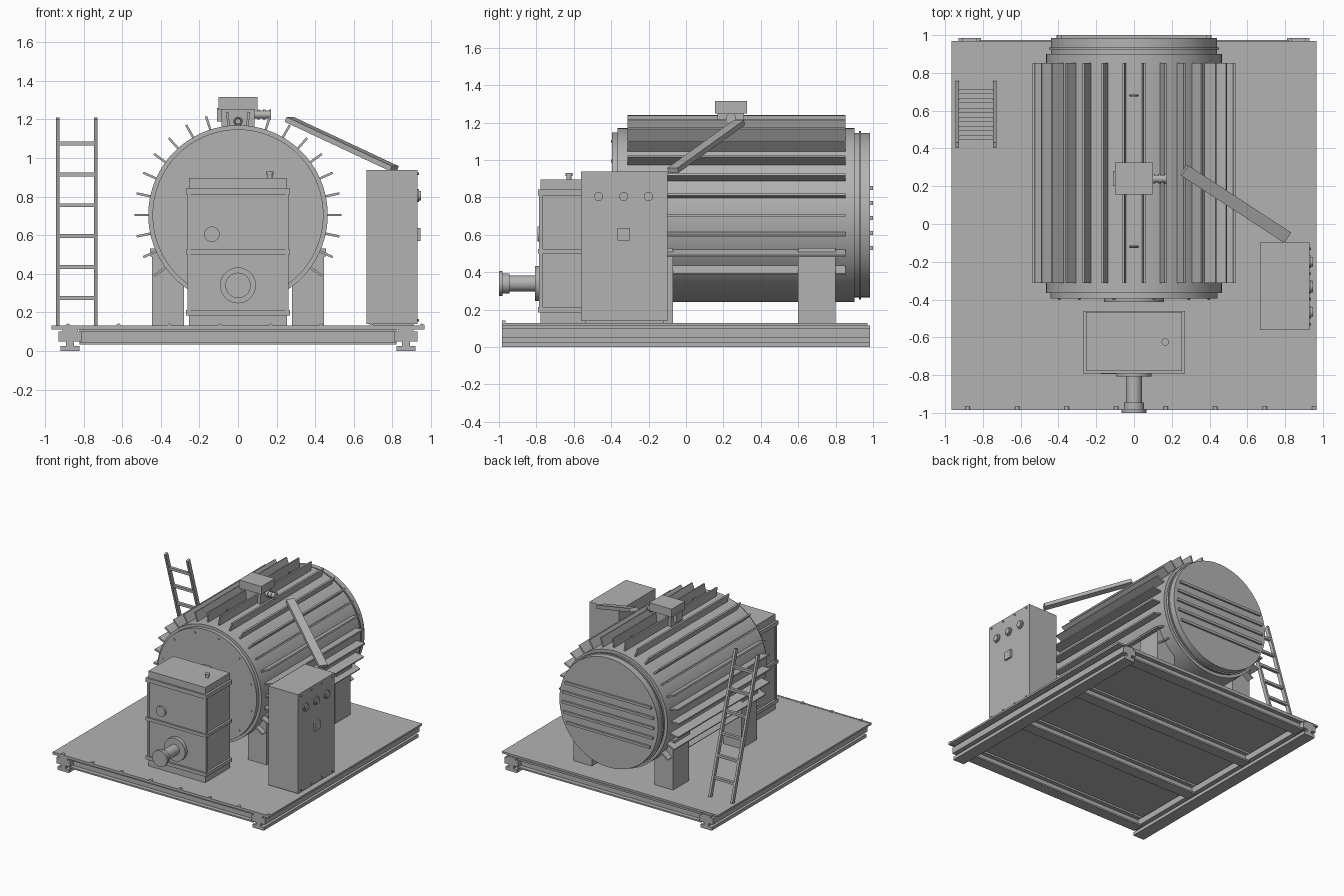
import bpy, bmesh, math
from mathutils import Matrix, Vector

cube = bpy.data.objects.get("Cube")
if cube:
    bpy.data.objects.remove(cube, do_unlink=True)

grey = bpy.data.materials.new("plain grey")
grey.use_nodes = True
GREY = (0.45, 0.45, 0.45, 1)
grey.diffuse_color = GREY
grey.node_tree.nodes["Principled BSDF"].inputs["Base Color"].default_value = GREY


class Part:
    """Collects simple solids into one named object."""

    def __init__(self, name):
        self.name, self.bm = name, bmesh.new()

    def box(self, x, y, z, turn=None):
        """Box from (min, max) ranges, optionally transformed."""
        size = [b - a for a, b in (x, y, z)]
        mid = [(a + b) / 2 for a, b in (x, y, z)]
        m = Matrix.Translation(mid) @ Matrix.Diagonal((*size, 1))
        bmesh.ops.create_cube(self.bm, size=1, matrix=turn @ m if turn else m)
        return self

    def rod(self, a, b, r, r2=None, sides=32):
        """Cylinder or cone between two points."""
        a, b = Vector(a), Vector(b)
        m = Matrix.Translation((a + b) / 2) @ (b - a).to_track_quat('Z', 'Y').to_matrix().to_4x4()
        bmesh.ops.create_cone(self.bm, cap_ends=True, segments=sides, radius1=r,
                              radius2=r if r2 is None else r2, depth=(b - a).length, matrix=m)
        return self

    def beam(self, a, b, width, depth):
        """Rectangular bar between two points, width kept level."""
        a, b = Vector(a), Vector(b)
        along = (b - a).normalized()
        side = along.cross(Vector((0, 0, 1))).normalized()
        m = Matrix((side, side.cross(along), along)).transposed().to_4x4()
        m.translation = (a + b) / 2
        half = (b - a).length / 2
        return self.box((-width / 2, width / 2), (-depth / 2, depth / 2), (-half, half), m)

    def done(self, smooth=False):
        mesh = bpy.data.meshes.new(self.name)
        self.bm.to_mesh(mesh)
        self.bm.free()
        mesh.materials.append(grey)
        ob = bpy.data.objects.new(self.name, mesh)
        bpy.context.collection.objects.link(ob)
        if smooth:
            bpy.ops.object.select_all(action='DESELECT')
            ob.select_set(True)
            bpy.context.view_layer.objects.active = ob
            bpy.ops.object.shade_smooth_by_angle(angle=math.radians(35))
        return ob


# Skid base: deck, two long rails, cross beams
Part("deck_plate").box((-.965, .965), (-.97, .97), (.115, .13)).done()
rails = Part("skid_rails")
for s in (-1, 1):
    for inner, outer, lo, hi in ((.82, .92, 0, .027), (.85, .89, .027, .05), (.81, .93, .05, .1), (.83, .91, .1, .115)):
        rails.box(sorted((s * inner, s * outer)), (-.985, .985), (lo, hi))
rails.done()
beams = Part("cross_beams")
for y in (-.93, -.31, .31, .93):
    beams.box((-.82, .82), (y - .045, y + .045), (.035, .047))
    beams.box((-.82, .82), (y - .012, y + .012), (.047, .1))
    beams.box((-.82, .82), (y - .045, y + .045), (.1, .115))
beams.done()
lip = Part("front_lip").box((-.965, .965), (-.985, -.97), (.112, .132))
for i in range(8):
    x = -.88 + i * .262
    lip.rod((x, -.985, .13), (x, -.965, .13), .012, sides=12)
lip.done()

# Barrel
CZ = .705
barrel = Part("barrel")
for y0, y1, r in ((-.365, .9, .465), (-.395, -.365, .443), (.9, .985, .44), (.925, .935, .45)):
    barrel.rod((0, y0, CZ), (0, y1, CZ), r, sides=72)
barrel.done(True)
Part("front_port").rod((0, -.395, CZ), (0, -.412, CZ), .16, sides=48).done(True)
bolts = Part("front_cover_bolts")
for i in range(12):
    a = math.radians(30 * i + 15)
    x, z = .41 * math.cos(a), CZ + .41 * math.sin(a)
    bolts.rod((x, -.39, z), (x, -.402, z), .007, sides=8)
bolts.done()

# Radial cooling fins around all but the underside
fins = Part("cooling_fins")
for i in range(22):
    turn = Matrix.Translation((0, 0, CZ)) @ Matrix.Rotation(math.radians(36 - 12 * i), 4, 'Y')
    fins.box((.455, .537), (-.313, .853), (-.006, .006), turn)
fins.done()

# Horizontal stiffeners on the rear cover
bars = Part("rear_stiffeners")
for z in (.53, .61, .69, .77, .85):
    w = math.sqrt(.43 ** 2 - (z - CZ) ** 2) - .02
    bars.box((-w, w), (.98, 1.0), (z - .01, z + .01))
bars.done()

# Support legs
for name, y0 in (("front_legs", -.27), ("rear_legs", .6)):
    legs = Part(name)
    for s in (-1, 1):
        legs.box(sorted((s * .28, s * .445)), (y0, y0 + .2), (.13, .49))
        legs.box(sorted((s * .3, s * .455)), (y0, y0 + .2), (.49, .53))
    legs.done()

# Burner box with bands, corner straps and front fittings
burner = Part("burner_box").box((-.253, .253), (-.778, -.465), (.13, .897))
for z0, z1 in ((.185, .213), (.5, .525), (.81, .842)):
    burner.box((-.27, .27), (-.792, -.46), (z0, z1))
for s in (-1, 1):
    burner.box(sorted((s * .245, s * .262)), (-.785, -.765), (.185, .842))
burner.done()
Part("sight_glass").rod((-.135, -.77, .605), (-.135, -.795, .605), .04).done(True)
Part("top_vent").rod((.165, -.625, .89), (.165, -.625, .92), .013).rod(
    (.165, -.625, .915), (.165, -.625, .93), .019).done(True)
pipe = Part("inlet_pipe")
for y0, y1, r in ((-.77, -.808, .093), (-.8, -.95, .043), (-.945, -.98, .054), (-.98, -1, .066)):
    pipe.rod((0, y0, .34), (0, y1, .34), r)
pipe.done(True)

# Top hopper with side spout and lifting eyes
hopper = Part("top_hopper").box((-.085, .085), (.168, .31), (1.14, 1.25))
hopper.box((-.1, .1), (.155, .325), (1.25, 1.315))
hopper.box((-.11, -.08), (.2, .28), (1.19, 1.26))
hopper.done()
spout = Part("hopper_spout")
spout.rod((.08, .24, 1.225), (.17, .24, 1.225), .02)
for x in (.1, .13, .16):
    spout.rod((x, .24, 1.225), (x + .012, .24, 1.225), .026)
spout.done(True)
for name, y in (("front_lifting_eye", -.12), ("rear_lifting_eye", .68)):
    bpy.ops.mesh.primitive_torus_add(location=(0, y, 1.19), rotation=(math.pi / 2, 0, 0), major_radius=.018,
                                     minor_radius=.006, major_segments=20, minor_segments=8)
    eye = bpy.context.object
    eye.name = name
    eye.data.materials.append(grey)
    bpy.ops.object.shade_smooth_by_angle()

# Control cabinet with dials, switch and edge bolts on its outer face
Part("control_cabinet").box((.667, .93), (-.562, -.098), (.14, .938)).box(
    (.69, .91), (-.54, -.12), (.13, .14)).done()
dials = Part("cabinet_dials")
for y in (-.467, -.333, -.2):
    dials.rod((.92, y, .805), (.938, y, .805), .034)
    dials.rod((.93, y, .805), (.947, y, .805), .024)
dials.done(True)
Part("cabinet_switch").box((.92, .945), (-.366, -.3), (.57, .636)).done()
screws = Part("cabinet_screws")
for z in (.16, .918):
    for i in range(4):
        y = -.53 + i * .133
        screws.rod((.925, y, z), (.937, y, z), .007, sides=8)
screws.done()

# Sloping duct from hopper side down to the cabinet
Part("cable_duct").beam((.265, .285, 1.2), (.81, -.07, .945), .066, .028).done()

# Leaning ladder
ladder = Part("ladder")
def lean(z):
    return .745 - .33 * (z - .13) / 1.08
for x in (-.935, -.738):
    ladder.beam((x, lean(.135), .135), (x, lean(1.205), 1.205), .018, .03)
for i in range(6):
    z = .275 + i * .16
    ladder.box((-.935, -.738), (lean(z) - .012, lean(z) + .012), (z - .01, z + .01))
ladder.done()
